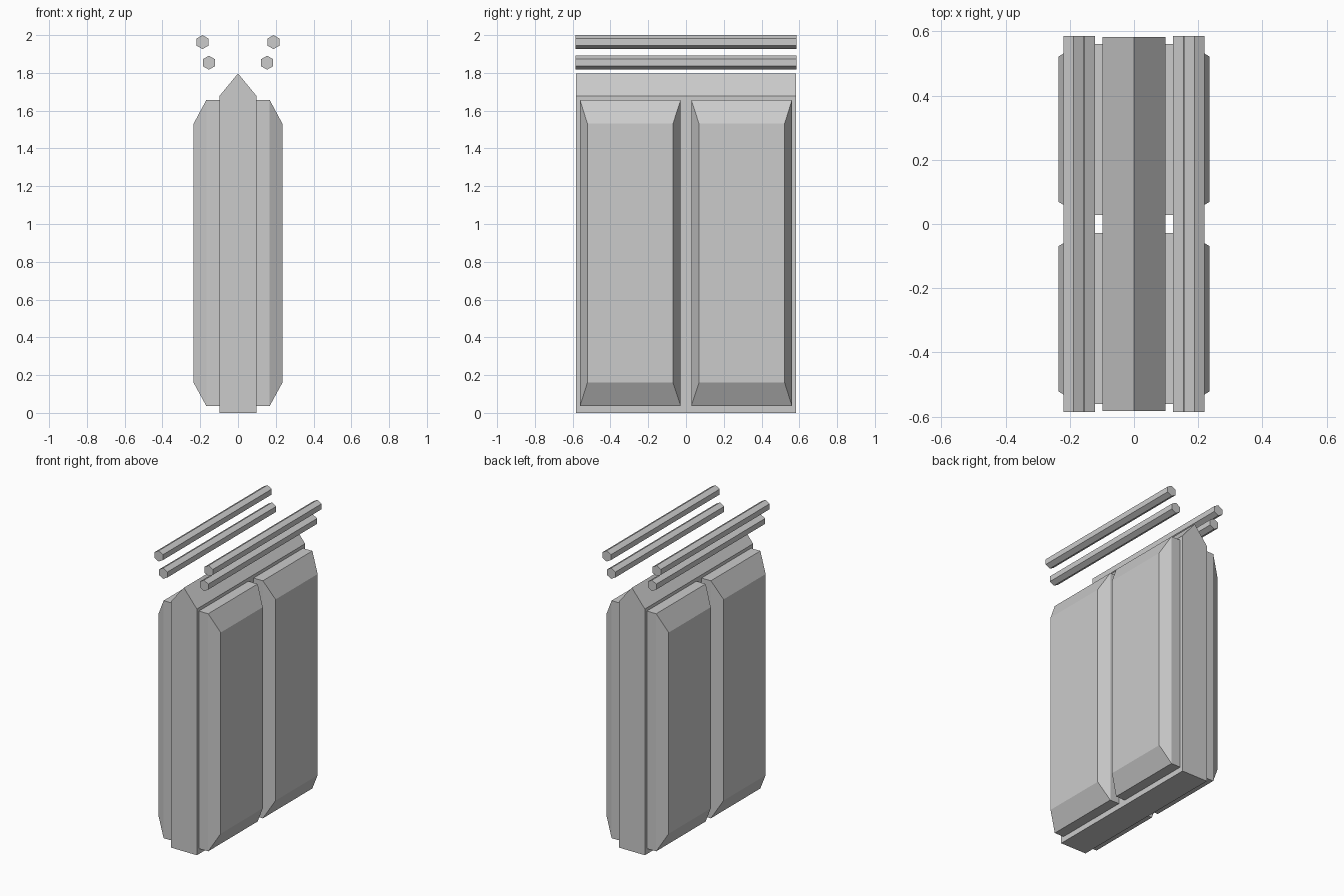
import bpy, bmesh
from math import pi
from mathutils import Matrix

if "Cube" in bpy.data.objects:
    bpy.data.objects.remove(bpy.data.objects["Cube"])


def finish(name, bm):
    bmesh.ops.recalc_face_normals(bm, faces=bm.faces[:])
    mesh = bpy.data.meshes.new(name)
    bm.to_mesh(mesh)
    bm.free()
    obj = bpy.data.objects.new(name, mesh)
    bpy.context.collection.objects.link(obj)
    return obj


def mirror(obj, x=True, y=False):
    mod = obj.modifiers.new("mirror", 'MIRROR')
    mod.use_axis = (x, y, False)
    mod.use_mirror_merge = False


# Central slab with a ridged top: xz profile extruded along y
half_len = 0.583
profile = [(-0.098, 0), (0.098, 0), (0.098, 1.678), (0, 1.797), (-0.098, 1.678)]
bm = bmesh.new()
face = bm.faces.new([bm.verts.new((x, -half_len, z)) for x, z in profile])
ext = bmesh.ops.extrude_face_region(bm, geom=[face])
# keep the start cap so the slab is closed
verts = [g for g in ext["geom"] if isinstance(g, bmesh.types.BMVert)]
bmesh.ops.translate(bm, verts=verts, vec=(0, 2 * half_len, 0))
if not any(all(abs(v.co.y + half_len) < 1e-6 for v in f.verts) for f in bm.faces):
    bm.faces.new([v for v in bm.verts if v.co.y < 0])
finish("central_slab", bm)

# Four side panels: straight rim, then a chamfer to a smaller outer face
bm = bmesh.new()
sections = [  # x, y min, y max, z min, z max
    (0.098, 0.028, 0.561, 0.037, 1.656),
    (0.168, 0.028, 0.561, 0.037, 1.656),
    (0.235, 0.069, 0.522, 0.16, 1.531),
]
rings = [[bm.verts.new((x, y, z)) for y, z in
          ((y0, z0), (y1, z0), (y1, z1), (y0, z1))]
         for x, y0, y1, z0, z1 in sections]
for a, b in zip(rings, rings[1:]):
    for i in range(4):
        j = (i + 1) % 4
        bm.faces.new((a[i], a[j], b[j], b[i]))
bm.faces.new(rings[0])
bm.faces.new(rings[-1])
mirror(finish("side_panel", bm), y=True)

# Four hexagonal rails floating above the slab
for name, x, z in (("upper_rail", 0.188, 1.963), ("lower_rail", 0.154, 1.854)):
    bm = bmesh.new()
    turn = (Matrix.Translation((x, 0, z)) @ Matrix.Rotation(pi / 2, 4, 'X'))
    bmesh.ops.create_cone(bm, cap_ends=True, segments=6, radius1=0.037,
                          radius2=0.037, depth=1.172, matrix=turn)
    mirror(finish(name, bm))
